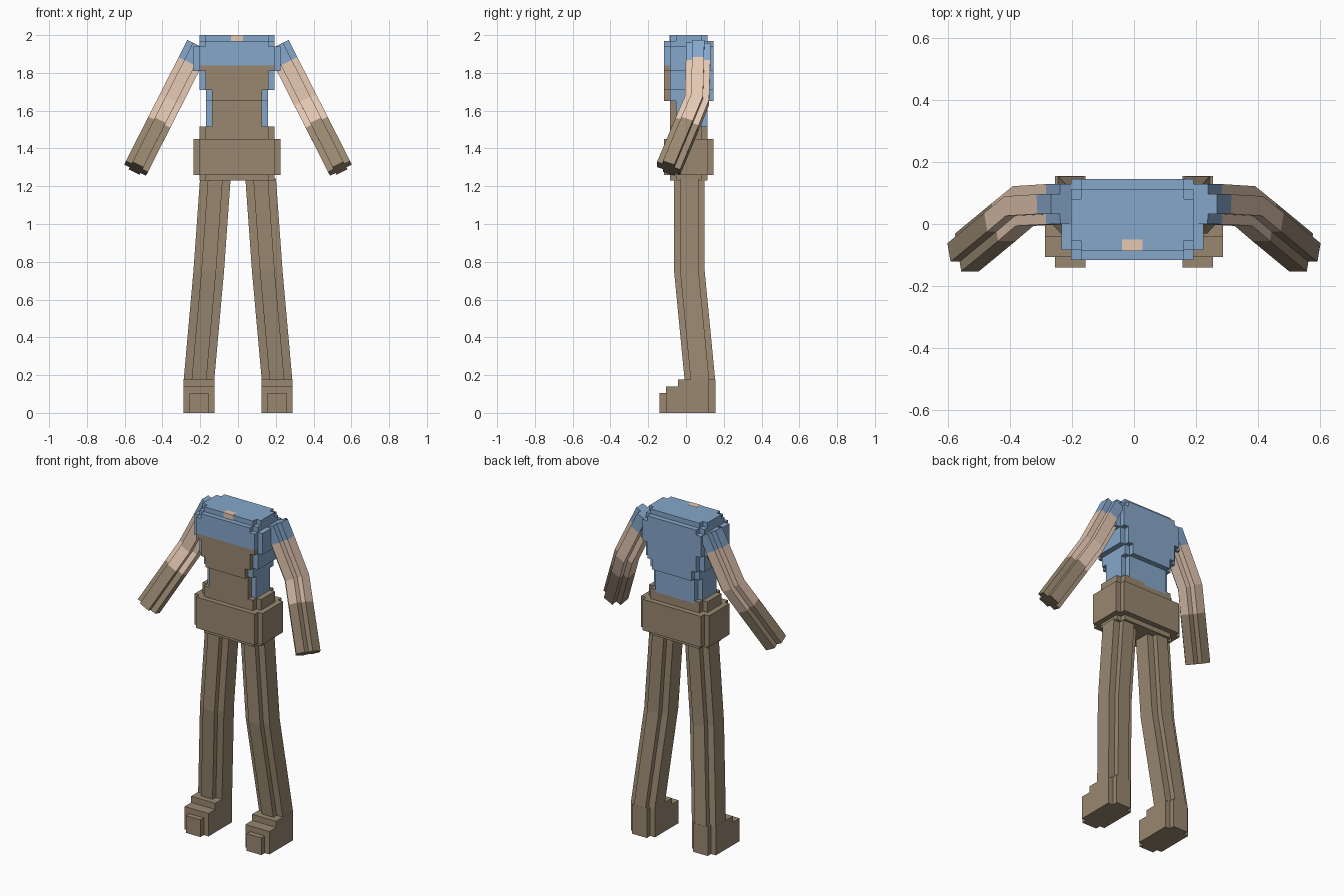
import bpy, bmesh
from mathutils import Vector

cube = bpy.data.objects.get("Cube")
if cube:
    bpy.data.objects.remove(cube, do_unlink=True)


def material(name, rgb):
    m = bpy.data.materials.new(name)
    m.use_nodes = True
    m.diffuse_color = (*rgb, 1)
    m.node_tree.nodes["Principled BSDF"].inputs["Base Color"].default_value = (*rgb, 1)
    return m


MATS = [material("brown_cloth", (0.32, 0.245, 0.165)),
        material("blue_cloth", (0.235, 0.39, 0.59)),
        material("skin", (0.78, 0.58, 0.45))]
BROWN, BLUE, SKIN = range(3)


def finish(name, bm):
    bmesh.ops.recalc_face_normals(bm, faces=bm.faces)
    mesh = bpy.data.meshes.new(name)
    bm.to_mesh(mesh)
    bm.free()
    for m in MATS:
        mesh.materials.append(m)
    obj = bpy.data.objects.new(name, mesh)
    bpy.context.collection.objects.link(obj)
    return obj


def plus_outline(hx, hy, nx, ny):
    """Rectangle of half sizes hx, hy with its four corners notched."""
    a, b = hx - nx, hy - ny
    quarter = [(hx, b), (a, b), (a, hy)]
    flipped = [(-x, y) for x, y in reversed(quarter)]
    top = quarter + flipped
    return top + [(-x, -y) for x, y in top]


def loft(bm, rings, colours):
    """Bridge rings of points; one colour per span."""
    rows = [[bm.verts.new(p) for p in ring] for ring in rings]
    n = len(rows[0])
    faces = []
    for lo, hi, c in zip(rows, rows[1:], colours):
        for i in range(n):
            j = (i + 1) % n
            f = bm.faces.new((lo[i], lo[j], hi[j], hi[i]))
            f.material_index = c
            faces.append(f)
    for row, c in ((rows[0], colours[0]), (rows[-1], colours[-1])):
        bm.faces.new(row).material_index = c
    return faces


NOTCH = 0.032
CX = -0.005


def tier(bm, hx, y0, y1, z0, z1, colour, brown_front=False):
    """One notched slab of the trunk, optionally with a brown front."""
    outline = plus_outline(hx, (y1 - y0) / 2, NOTCH, NOTCH)
    rings = [[Vector((CX + x, (y0 + y1) / 2 + y, z)) for x, y in outline] for z in (z0, z1)]
    for f in loft(bm, rings, [colour]):
        if brown_front and f.calc_center_median().y < y0 + NOTCH - 0.005:
            f.material_index = BROWN


def box(bm, x0, x1, y0, y1, z0, z1, colour):
    ring = [(x0, y0), (x1, y0), (x1, y1), (x0, y1)]
    loft(bm, [[Vector((x, y, z)) for x, y in ring] for z in (z0, z1)], [colour])


# Trunk: shirt with a brown front panel
WIDE, SLIM = (-0.116, 0.145), (-0.085, 0.113)
bm = bmesh.new()
tier(bm, 0.165, *SLIM, 1.50, 1.65, BLUE, True)
tier(bm, 0.165, *WIDE, 1.65, 1.71, BLUE, True)
tier(bm, 0.198, *WIDE, 1.71, 1.81, BLUE, True)
tier(bm, 0.23, *WIDE, 1.81, 1.84, BLUE, True)
tier(bm, 0.23, *WIDE, 1.84, 1.94, BLUE)
tier(bm, 0.198, *WIDE, 1.94, 1.97, BLUE)
tier(bm, 0.198, *SLIM, 1.97, 2.0, BLUE)
finish("torso", bm)

# Small skin patch at the collar
bm = bmesh.new()
box(bm, -0.038, 0.027, -0.087, -0.05, 1.993, 2.001, SKIN)
box(bm, -0.038, 0.027, -0.087, -0.083, 1.97, 2.001, SKIN)
finish("collar_patch", bm)

# Waist, hip band and seat
bm = bmesh.new()
tier(bm, 0.198, *SLIM, 1.45, 1.515, BROWN)
tier(bm, 0.23, *WIDE, 1.26, 1.45, BROWN)
tier(bm, 0.198, *SLIM, 1.23, 1.26, BROWN)
finish("hips", bm)

for side, s in (("left", 1), ("right", -1)):
    # Leg bent at the knee
    outline = plus_outline(0.081, 0.081, 0.042, 0.032)
    path = [(0.12, 0.018, 1.24), (0.155, 0.018, 0.75), (0.207, 0.074, 0.17)]
    bm = bmesh.new()
    loft(bm, [[Vector((s * (px + x), py + y, pz)) for x, y in outline]
              for px, py, pz in path], [BROWN] * 2)
    finish(side + "_leg", bm)

    # Stepped shoe: sole, instep, toe and heel
    bm = bmesh.new()
    for x0, x1, y0, y1, z1 in ((0.125, 0.288, -0.107, 0.122, 0.14),
                               (0.125, 0.288, -0.042, 0.122, 0.178),
                               (0.157, 0.256, -0.14, -0.1, 0.105),
                               (0.157, 0.256, 0.11, 0.155, 0.178)):
        box(bm, *sorted((s * x0, s * x1)), y0, y1, 0, z1, BROWN)
    finish(side + "_shoe", bm)

    # Arm with sleeve, bare part and glove, bent forward at the elbow
    outline = plus_outline(0.065, 0.065, 0.033, 0.033)
    start, end = Vector((0.21, 0.065, 1.945)), Vector((0.54, -0.092, 1.295))
    path = []
    for t, y in ((0, 0.065), (0.14, 0.064), (0.45, 0.058), (0.64, 0.006), (1, -0.092)):
        p = start.lerp(end, t)
        p.y = y
        path.append(p)
    across = Vector((0.893, 0, 0.45))
    rings = []
    for i, p in enumerate(path):
        along = path[min(i + 1, 4)] - path[max(i - 1, 0)]
        if i == 3:
            along = path[4] - path[3]
        if i == 1:
            along = path[1] - path[0]
        depth = across.cross(along).normalized()
        ring = [p + across * x + depth * y for x, y in outline]
        rings.append([Vector((s * q.x, q.y, q.z)) for q in ring])
    bm = bmesh.new()
    loft(bm, rings, [BLUE, SKIN, SKIN, BROWN])
    finish(side + "_arm", bm)
